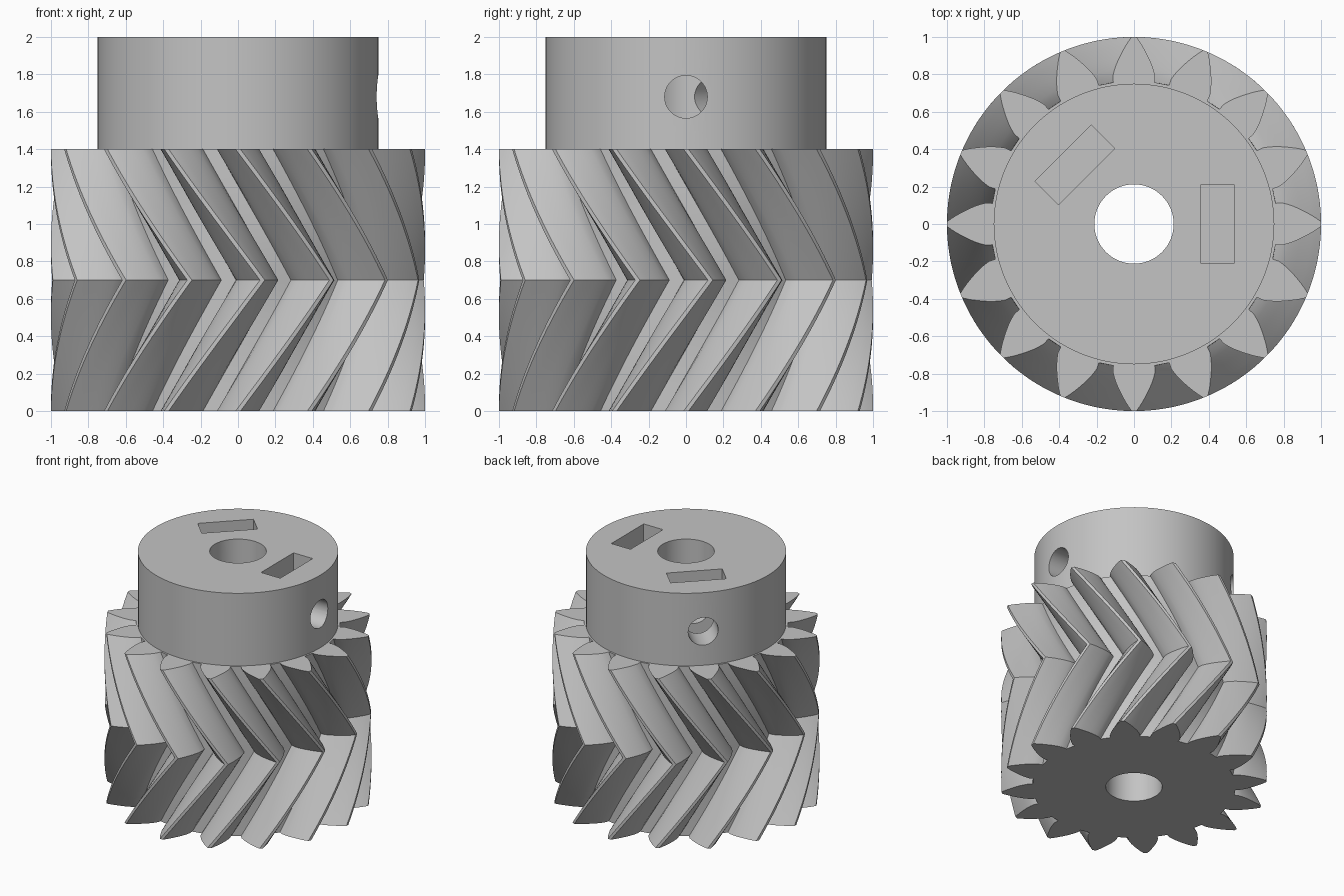
import bpy
import bmesh
from math import cos, sin, pi, radians
from mathutils import Matrix, Vector

if "Cube" in bpy.data.objects:
    bpy.data.objects.remove(bpy.data.objects["Cube"], do_unlink=True)

TEETH, STEPS = 16, 16
GEAR_H, TOP, TWIST = 1.4, 2.0, radians(30)
BORE_R, HUB_R = 0.212, 0.75

grey = bpy.data.materials.new("plain grey")
grey.use_nodes = True
grey.diffuse_color = (0.55, 0.55, 0.55, 1)
grey.node_tree.nodes["Principled BSDF"].inputs["Base Color"].default_value = (0.55, 0.55, 0.55, 1)


def make_object(name, bm):
    bmesh.ops.recalc_face_normals(bm, faces=bm.faces)
    mesh = bpy.data.meshes.new(name)
    bm.to_mesh(mesh)
    bm.free()
    mesh.materials.append(grey)
    obj = bpy.data.objects.new(name, mesh)
    bpy.context.collection.objects.link(obj)
    return obj


def cylinder(name, radius, depth, matrix, sides=96):
    bm = bmesh.new()
    bmesh.ops.create_cone(bm, cap_ends=True, segments=sides, radius1=radius,
                          radius2=radius, depth=depth, matrix=matrix)
    return make_object(name, bm)


def box(name, size, matrix):
    bm = bmesh.new()
    bmesh.ops.create_cube(bm, size=1, matrix=matrix @ Matrix.Diagonal((*size, 1)))
    return make_object(name, bm)


def cut(target, cutter):
    """Subtract the cutter for good, then discard it."""
    cutter.hide_render = True
    mod = target.modifiers.new("cut", 'BOOLEAN')
    mod.operation = 'DIFFERENCE'
    mod.solver = 'EXACT'
    mod.object = cutter
    bpy.ops.object.select_all(action='DESELECT')
    target.select_set(True)
    bpy.context.view_layer.objects.active = target
    bpy.ops.object.modifier_apply(modifier=mod.name)
    bpy.data.objects.remove(cutter, do_unlink=True)


def smooth(obj):
    bpy.ops.object.select_all(action='DESELECT')
    obj.select_set(True)
    bpy.context.view_layer.objects.active = obj
    bpy.ops.object.shade_smooth_by_angle(angle=radians(25))


# Tooth flank: radius and half width, from root to tip
flank = [(0.765, 0.111), (0.80, 0.113), (0.83, 0.105), (0.86, 0.094),
         (0.89, 0.080), (0.92, 0.064), (0.95, 0.047), (0.975, 0.031), (1.0, 0.013)]
outline = []
for k in range(TEETH):
    mid = 2 * pi * k / TEETH
    outline += [(r, mid - w / r) for r, w in flank]
    outline += [(r, mid + w / r) for r, w in reversed(flank)]

# Herringbone gear: the outline twists up to mid height, then back
bm = bmesh.new()
rings = []
for i in range(2 * STEPS + 1):
    t = i / STEPS
    turn = TWIST * (1 - abs(t - 1))
    rings.append([bm.verts.new((r * cos(a + turn), r * sin(a + turn), t * GEAR_H / 2))
                  for r, a in outline])
n = len(outline)
for low, high in zip(rings, rings[1:]):
    for j in range(n):
        bm.faces.new((low[j], low[(j + 1) % n], high[(j + 1) % n], high[j]))
bm.faces.new(rings[0])
bm.faces.new(rings[-1])
gear = make_object("herringbone_gear", bm)
cut(gear, cylinder("bore_cutter", BORE_R, 4, Matrix()))

# Hub with bore, two nut slots and two radial screw holes
hub = cylinder("hub", HUB_R, TOP - GEAR_H, Matrix.Translation((0, 0, (TOP + GEAR_H) / 2)), 128)
cut(hub, cylinder("bore_cutter", BORE_R, 4, Matrix()))
for angle in (0, 135):
    spin = Matrix.Rotation(radians(angle), 4, 'Z')
    slot = spin @ Matrix.Translation((0.447, 0, 1.47 + 0.4))
    cut(hub, box("slot_cutter", (0.176, 0.424, 0.8), slot))
    hole = spin @ Matrix.Translation((0.5, 0, 1.68)) @ Matrix.Rotation(pi / 2, 4, 'Y')
    cut(hub, cylinder("screw_cutter", 0.114, 0.8, hole, 48))

for part in (gear, hub):
    smooth(part)
